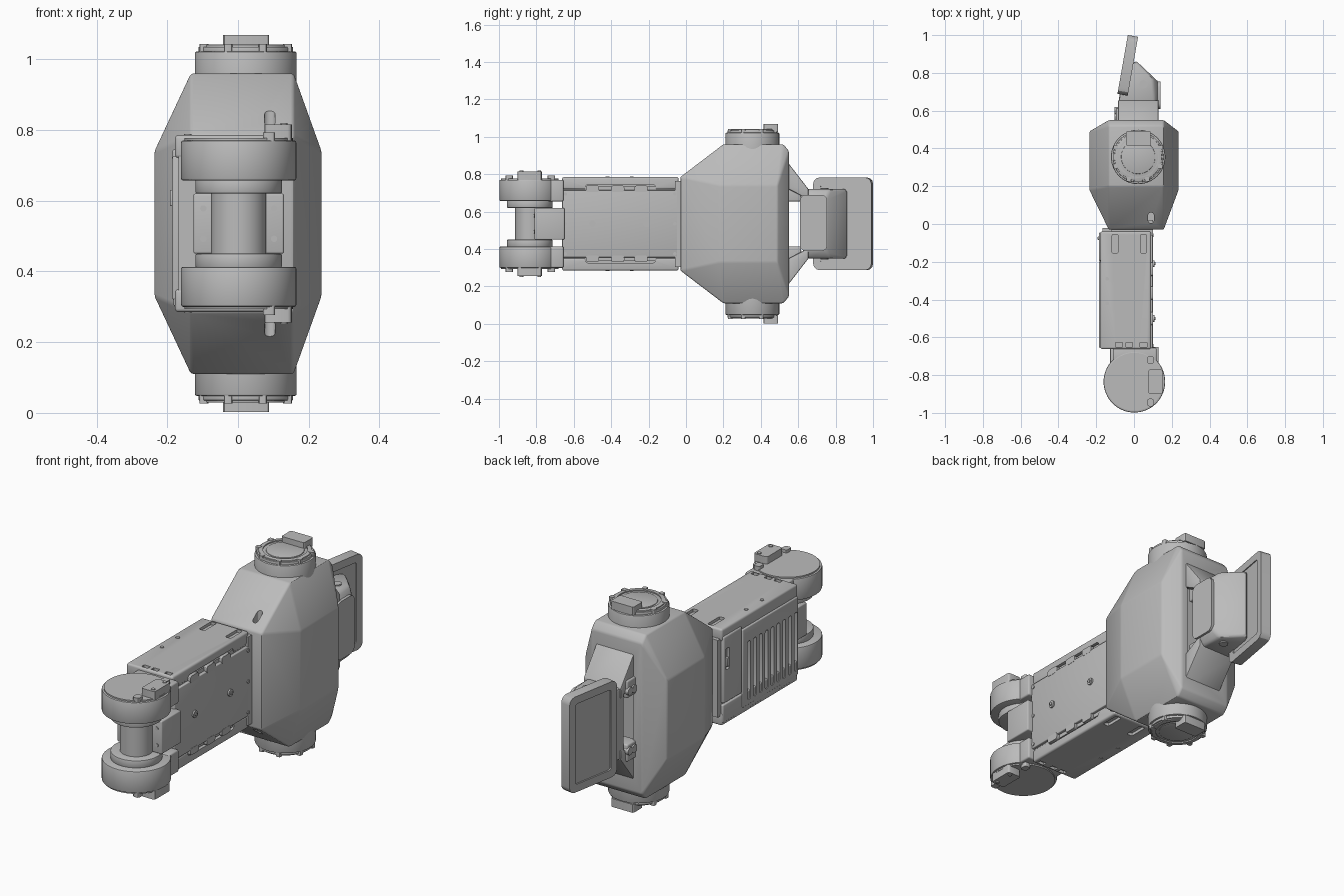
import bpy, bmesh, math
from mathutils import Vector, Matrix

if "Cube" in bpy.data.objects:
    bpy.data.objects.remove(bpy.data.objects["Cube"])

MID = 0.535  # height of the mirror plane
grey = bpy.data.materials.new("light grey metal")
grey.use_nodes = True
grey.diffuse_color = (0.5, 0.5, 0.5, 1)
grey.node_tree.nodes["Principled BSDF"].inputs["Base Color"].default_value = (0.5, 0.5, 0.5, 1)


def finish(name, bm):
    bmesh.ops.recalc_face_normals(bm, faces=bm.faces)
    mesh = bpy.data.meshes.new(name)
    bm.to_mesh(mesh)
    bm.free()
    mesh.materials.append(grey)
    ob = bpy.data.objects.new(name, mesh)
    bpy.context.collection.objects.link(ob)
    return ob


def round_edges(bm, width, axis=None, segments=3):
    edges = list(bm.edges)
    if axis is not None:
        edges = [e for e in edges
                 if abs((e.verts[0].co - e.verts[1].co).normalized()[axis]) > 0.99]
    bmesh.ops.bevel(bm, geom=edges, offset=width, segments=segments, profile=0.5, affect='EDGES')


def box(name, x, y, z, bevel=0.0, axis=None):
    bm = bmesh.new()
    bmesh.ops.create_cube(bm, size=1)
    for v in bm.verts:
        v.co = [sum(r) / 2 + c * (r[1] - r[0]) for r, c in zip((x, y, z), v.co)]
    if bevel:
        round_edges(bm, bevel, axis)
    return finish(name, bm)


def cylinder(name, centre, radius, depth, axis='Z', bevel=0.0, sides=64):
    bm = bmesh.new()
    bmesh.ops.create_cone(bm, cap_ends=True, segments=sides, radius1=radius, radius2=radius, depth=depth)
    if bevel:
        rims = [e for e in bm.edges if abs(e.verts[0].co.z - e.verts[1].co.z) < 1e-5]
        bmesh.ops.bevel(bm, geom=rims, offset=bevel, segments=2, profile=0.5, affect='EDGES')
    turn = {'X': Matrix.Rotation(math.pi / 2, 4, 'Y'), 'Y': Matrix.Rotation(math.pi / 2, 4, 'X')}
    bm.transform(Matrix.Translation(centre) @ turn.get(axis, Matrix()))
    return finish(name, bm)


def hull(name, points, bevel=0.0):
    bm = bmesh.new()
    for p in points:
        bm.verts.new(p)
    bmesh.ops.convex_hull(bm, input=bm.verts)
    bmesh.ops.dissolve_limit(bm, angle_limit=0.02, verts=bm.verts, edges=bm.edges)
    if bevel:
        round_edges(bm, bevel, segments=2)
    return finish(name, bm)


def cut(target, cutters):
    bpy.context.view_layer.objects.active = target
    for cutter in cutters:
        mod = target.modifiers.new("cut", 'BOOLEAN')
        mod.operation, mod.object, mod.solver = 'DIFFERENCE', cutter, 'EXACT'
        bpy.ops.object.modifier_apply(modifier=mod.name)
        bpy.data.objects.remove(cutter)


def zr(s, a, b):
    """Height range from two offsets above (s=1) or below (s=-1) the mirror plane."""
    return tuple(sorted((MID + s * a, MID + s * b)))


# Faceted main housing
pts = []
for s in (1, -1):
    for x in (-0.133, 0.157):
        pts += [(x, -0.03, MID + s * 0.25), (x, 0.2, MID + s * 0.425),
                (x, 0.52, MID + s * 0.425), (x, 0.55, MID + s * 0.39)]
    for x in (-0.236, 0.236):
        pts += [(x, 0.18, MID + s * 0.205), (x, 0.49, MID + s * 0.205)]
body = hull("main_housing", pts, 0.008)
slots = [box("slot_cutter", (0.075, 0.105), (0.005, 0.06), zr(s, 0.2, 0.4), 0.012, 2) for s in (1, -1)]
recess = box("recess_cutter", (-0.08, 0.12), (0.5, 0.6), zr(1, -0.29, 0.29), 0.03, 1)
cut(body, slots + [recess])

for s, side in ((1, "top"), (-1, "bottom")):
    # Rotary joint on the housing
    def disc(name, r, a, b, bevel=0.003):
        lo, hi = zr(s, a, b)
        return cylinder(f"{side}_{name}", (0.022, 0.355, (lo + hi) / 2), r, hi - lo, bevel=bevel)
    disc("joint_drum", 0.144, 0.3, 0.487, 0.006)
    disc("joint_flange", 0.134, 0.48, 0.5)
    rim = disc("joint_rim", 0.126, 0.495, 0.506)
    cut(rim, [disc("rim_cutter", 0.105, 0.49, 0.52, 0)])
    disc("joint_centre", 0.09, 0.49, 0.504)
    box(f"{side}_joint_tab", (-0.042, 0.088), (0.415, 0.492), zr(s, 0.49, 0.533), 0.008, 2)
    for i in range(8):
        a = math.radians(22 + 45 * i)
        box(f"{side}_joint_lug", (0.01 + 0.128 * math.cos(a), 0.034 + 0.128 * math.cos(a)),
            (0.343 + 0.128 * math.sin(a), 0.367 + 0.128 * math.sin(a)), zr(s, 0.485, 0.508), 0.005, 2)

    # Front wheel with inner ring and clamp
    lo, hi = zr(s, 0.122, 0.235)
    cylinder(f"{side}_front_wheel", (0.002, -0.835, (lo + hi) / 2), 0.163, hi - lo, bevel=0.006)
    cylinder(f"{side}_wheel_cap", (0.002, -0.835, MID + s * 0.237), 0.153, 0.01)
    lo, hi = zr(s, 0.085, 0.125)
    cylinder(f"{side}_wheel_ring", (0.002, -0.835, (lo + hi) / 2), 0.122, hi - lo, bevel=0.004)
    box(f"{side}_wheel_tab", (0.075, 0.152), (-0.9, -0.77), zr(s, 0.23, 0.28), 0.012, 2)
    for y in (-0.72, -0.945):
        box(f"{side}_wheel_lug", (0.07, 0.105), (y - 0.02, y + 0.02), zr(s, 0.23, 0.258), 0.01, 2)
    for y in (-0.785, -0.88):
        cylinder(f"{side}_tab_screw", (0.13, y, MID + s * 0.281), 0.01, 0.006, sides=16)
    box(f"{side}_wheel_mount", (-0.112, 0.12), (-0.74, -0.655), zr(s, 0.12, 0.235), 0.008)

    # Upper and lower cover of the arm box
    cover = box(f"{side}_arm_cover", (-0.178, 0.09), (-0.662, -0.04), zr(s, 0.185, 0.25), 0.01)
    cutters = [box("cover_slot", (x - 0.016, x + 0.016), (-0.155, -0.055), zr(s, 0.235, 0.3), 0.008, 2)
               for x in (-0.1, 0.05)]
    cutters += [box("cover_notch", (x - 0.018, x + 0.018), (-0.65, -0.628), zr(s, 0.235, 0.3))
                for x in (-0.08, -0.025, 0.05)]
    cutters.append(box("edge_notch", (0.06, 0.2), (-0.54, -0.16), zr(s, 0.1, 0.21), 0.02, 0))
    cut(cover, cutters)
    for y in (-0.5, -0.365, -0.24):
        box(f"{side}_arm_clip", (0.06, 0.101), (y - 0.035, y + 0.035), zr(s, 0.17, 0.205), 0.012, 0)
    for y in (-0.29, -0.42):
        cylinder(f"{side}_cover_screw", (-0.142, y, MID + s * 0.25), 0.01, 0.006, sides=16)

    # Sloping rear arm and its hinge block
    pts = [(x, y, MID + s * h) for x in (-0.085, 0.13)
           for y, h in ((0.52, 0.36), (0.655, 0.185), (0.655, 0.13), (0.52, 0.2))]
    hull(f"{side}_rear_arm", pts, 0.006)
    box(f"{side}_rear_hinge", (-0.095, 0.1), (0.535, 0.615), zr(s, 0.12, 0.21), 0.008)
    for y in (0.565, 0.6):
        cylinder(f"{side}_hinge_bolt", (-0.09, y, MID + s * 0.155), 0.02, 0.025, 'X', sides=24)

# Arm box core, side panel and screws
box("arm_core", (-0.168, 0.085), (-0.66, -0.02), zr(1, -0.2, 0.2))
box("arm_side_panel", (0.08, 0.1), (-0.662, -0.045), zr(1, -0.18, 0.18), 0.004)
for y in (-0.5, -0.21):
    cylinder("panel_boss", (0.1, y, MID), 0.018, 0.016, 'X', sides=24)
    cylinder("panel_boss_pin", (0.105, y, MID), 0.008, 0.016, 'X', sides=16)
for y in (-0.645, -0.06):
    for h in (-0.16, 0, 0.16):
        cylinder("panel_screw", (0.1, y, MID + h), 0.009, 0.008, 'X', sides=16)

# Vented panel on the other side of the arm
vent = box("vent_panel", (-0.186, -0.15), (-0.655, -0.2), zr(1, -0.215, 0.19), 0.006)
cut(vent, [box("vent_cutter", (-0.3, -0.168), (y - 0.012, y + 0.012), (0.345, 0.65), 0.011, 0)
           for y in [-0.635 + 0.048 * i for i in range(9)]])
end_panel = box("arm_end_panel", (-0.186, -0.15), (-0.195, -0.045), (0.4, 0.745), 0.008)
cut(end_panel, [box("latch_cutter", (-0.3, -0.172), (-0.09, -0.06), (0.57, 0.68), 0.008, 0)])
box("arm_latch", (-0.192, -0.165), (-0.084, -0.066), (0.585, 0.63), 0.003)
box("arm_lower_strip", (-0.182, -0.15), (-0.655, -0.045), (0.3, 0.392), 0.006)

# Neck between arm and housing
box("neck", (-0.12, 0.1), (-0.06, 0.02), zr(1, -0.23, 0.23))

# Front axle and bracket
cylinder("front_axle", (0.002, -0.835, MID), 0.078, 0.26)
box("axle_bracket", (-0.126, 0.13), (-0.81, -0.65), zr(1, -0.085, 0.085), 0.006)
for x in (-0.098, 0.102):
    for h in (-0.043, 0.043):
        cylinder("bracket_screw", (x, -0.81, MID + h), 0.009, 0.008, 'Y', sides=16)

# Tapered rear bracket with smooth side pad
pts = []
for s in (1, -1):
    pts += [(x, y, MID + s * h) for x, y, h in (
        (-0.085, 0.625, 0.185), (0.11, 0.625, 0.185), (0.132, 0.75, 0.14), (0.132, 0.625, 0.14),
        (0.01, 0.865, 0.185), (-0.06, 0.8, 0.185), (0.1, 0.77, 0.185))]
hull("rear_bracket", pts, 0.012)
box("bracket_pad", (0.1, 0.14), (0.61, 0.755), zr(1, -0.145, 0.155), 0.03, 0)
for s in (1, -1):
    cylinder("bracket_pin", (0.05, 0.74, MID + s * 0.185), 0.022, 0.012, sides=24)

# Tilted end plate with a recessed face on both sides
plate = box("end_plate", (-0.0275, 0.0275), (-0.158, 0.158), (-0.248, 0.248), 0.035, 0)
cut(plate, [box("plate_cutter", x, (-0.118, 0.118), (-0.208, 0.208), 0.012, 0)
            for x in ((-0.1, -0.02), (0.022, 0.1))])
plate.data.transform(Matrix.Translation((-0.033, 0.84, MID)) @ Matrix.Rotation(math.radians(-10), 4, 'Z'))

# Smooth curved faces, keep edges sharp
bpy.ops.object.select_all(action='DESELECT')
for ob in bpy.context.scene.objects:
    if ob.type == 'MESH':
        ob.select_set(True)
        bpy.context.view_layer.objects.active = ob
bpy.ops.object.shade_smooth_by_angle(angle=math.radians(30))
